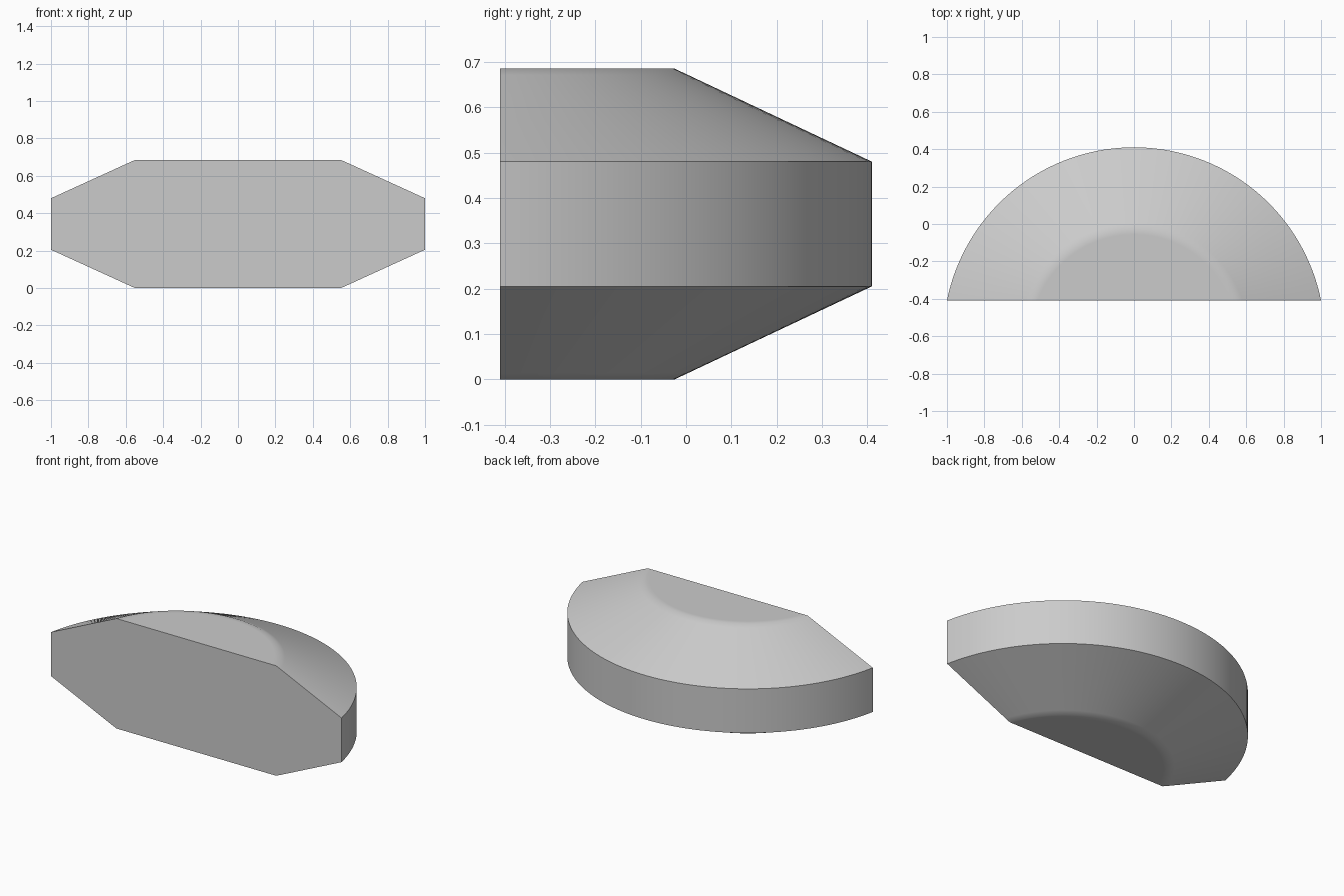
import bpy
import bmesh
from math import asin, pi, cos, sin

cube = bpy.data.objects.get("Cube")
if cube:
    bpy.data.objects.remove(cube, do_unlink=True)

# Circular segment: arc centre sits behind the flat front face
FRONT, CENTRE, HEIGHT, STEPS = -0.41, -0.61, 0.685, 72

# Upper half of the section as (radius, height), from cap to outer wall
upper = [(0.555, HEIGHT), (0.585, HEIGHT), (0.615, 0.671), (1.02, 0.48)]
section = [(r, HEIGHT - z) for r, z in upper] + upper[::-1]


def arc_ring(bm, radius, z):
    start = asin((FRONT - CENTRE) / radius)
    angles = [start + (pi - 2 * start) * i / STEPS for i in range(STEPS + 1)]
    return [bm.verts.new((radius * cos(a), CENTRE + radius * sin(a), z)) for a in angles]


bm = bmesh.new()
rings = [arc_ring(bm, r, z) for r, z in section]

# Curved wall and both conical chamfers
for low, high in zip(rings, rings[1:]):
    for i in range(STEPS):
        bm.faces.new((low[i], low[i + 1], high[i + 1], high[i]))

# Flat bottom, top and front
bm.faces.new(rings[0])
bm.faces.new(rings[-1])
bm.faces.new([r[0] for r in rings] + [r[-1] for r in reversed(rings)])
bmesh.ops.recalc_face_normals(bm, faces=bm.faces)

mesh = bpy.data.meshes.new("chamfered_half_disc")
bm.to_mesh(mesh)
bm.free()
body = bpy.data.objects.new("chamfered_half_disc", mesh)
bpy.context.collection.objects.link(body)

# Single plain grey
grey = bpy.data.materials.new("light_grey")
grey.use_nodes = True
colour = (0.6, 0.6, 0.6, 1)
grey.diffuse_color = colour
grey.node_tree.nodes["Principled BSDF"].inputs["Base Color"].default_value = colour
mesh.materials.append(grey)

# Smooth curved surfaces, crisp outer edges
bpy.ops.object.select_all(action="DESELECT")
body.select_set(True)
bpy.context.view_layer.objects.active = body
bpy.ops.object.shade_smooth_by_angle(angle=pi / 6)
